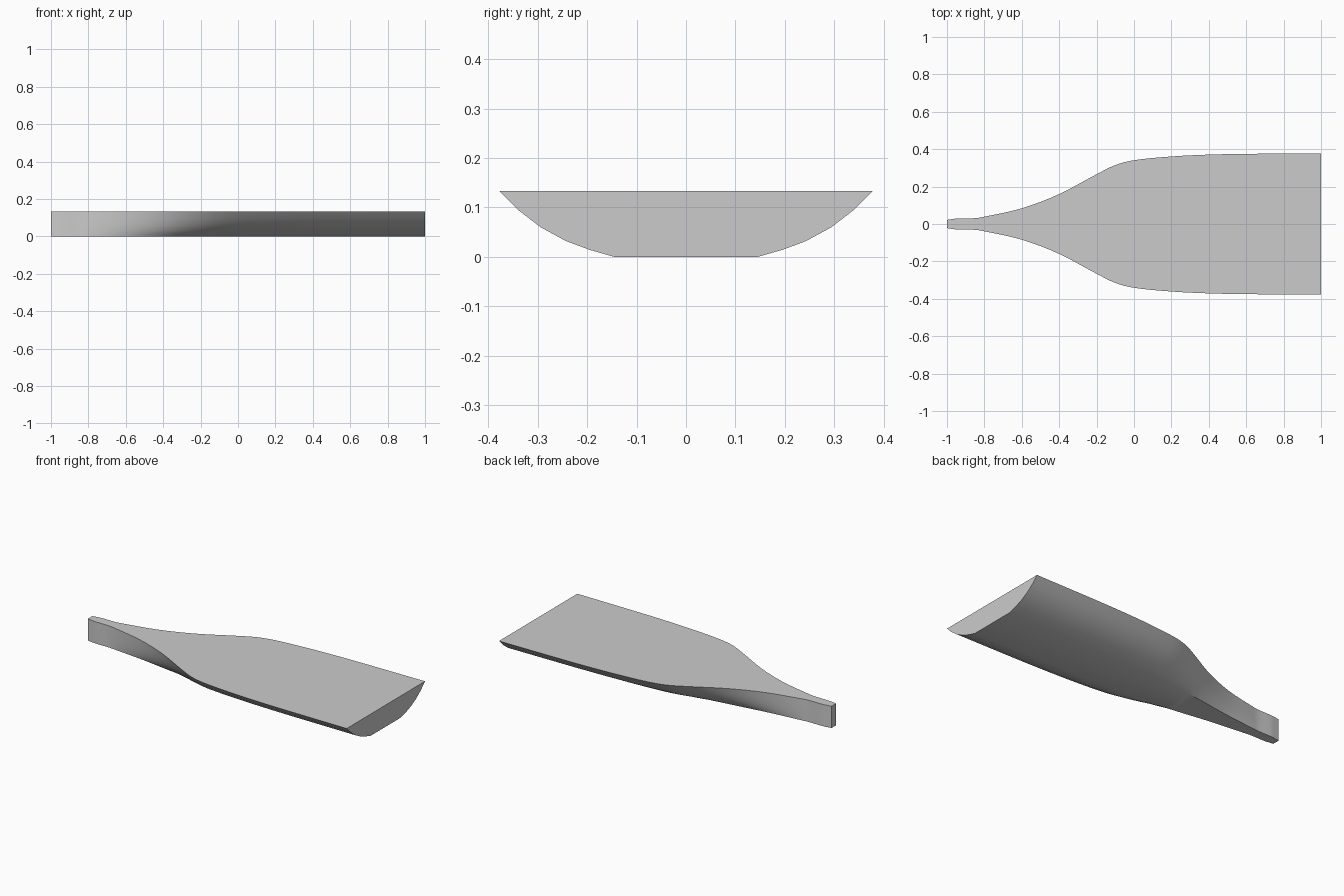
import bpy
import bmesh

cube = bpy.data.objects.get("Cube")
if cube:
    bpy.data.objects.remove(cube)

HEIGHT = 0.133
# Stations along the hull: x, half width of the deck, half width of the keel
STATIONS = [(-1, .022, .022), (-.98, .025, .025), (-.94, .03, .03), (-.85, .031, .03),
            (-.8, .039, .035), (-.6, .084, .056), (-.4, .16, .085), (-.2, .266, .112),
            (-.1, .315, .121), (0, .341, .128), (.2, .361, .136), (.4, .371, .14),
            (.6, .375, .143), (1, .378, .145)]
# Side curve from keel to deck: share of the flare, share of the height
FLARE = [(0, 0), (.22, .11), (.42, .24), (.64, .45), (.84, .72), (1, 1)]
STEPS = 4


def stations():
    """Smoothly interpolate the half widths between the stations."""
    def slope(i, k):
        a, b = STATIONS[max(i - 1, 0)], STATIONS[min(i + 1, len(STATIONS) - 1)]
        return (b[k] - a[k]) / (b[0] - a[0])

    for i, (p, q) in enumerate(zip(STATIONS, STATIONS[1:])):
        span = q[0] - p[0]
        for step in range(STEPS):
            t = step / STEPS
            blend = t * t * (3 - 2 * t)
            row = [p[0] + span * t]
            for k in (1, 2):
                row.append(p[k] + (q[k] - p[k]) * blend + span * t * (1 - t)
                           * (slope(i, k) * (1 - t) - slope(i + 1, k) * t))
            yield row
    yield STATIONS[-1]


# Loft the hull through its cross-sections
bm = bmesh.new()
rings = []
for x, deck, keel in stations():
    half = [(keel + (deck - keel) * f, HEIGHT * h) for f, h in FLARE]
    section = half + [(-y, z) for y, z in reversed(half)]
    rings.append([bm.verts.new((x, y, z)) for y, z in section])
for a, b in zip(rings, rings[1:]):
    for i in range(len(a)):
        j = (i + 1) % len(a)
        bm.faces.new((a[i], a[j], b[j], b[i]))

# Close both ends
bm.faces.new(rings[0])
bm.faces.new(rings[-1])
bmesh.ops.recalc_face_normals(bm, faces=bm.faces)

mesh = bpy.data.meshes.new("hull")
bm.to_mesh(mesh)
bm.free()
hull = bpy.data.objects.new("hull", mesh)
bpy.context.collection.objects.link(hull)

# Plain grey finish
grey = bpy.data.materials.new("plain grey")
grey.use_nodes = True
colour = (.6, .6, .6, 1)
grey.diffuse_color = colour
grey.node_tree.nodes["Principled BSDF"].inputs["Base Color"].default_value = colour
mesh.materials.append(grey)

# Smooth sides with crisp deck and end edges
bpy.ops.object.select_all(action="DESELECT")
hull.select_set(True)
bpy.context.view_layer.objects.active = hull
bpy.ops.object.shade_smooth_by_angle(angle=.52)
